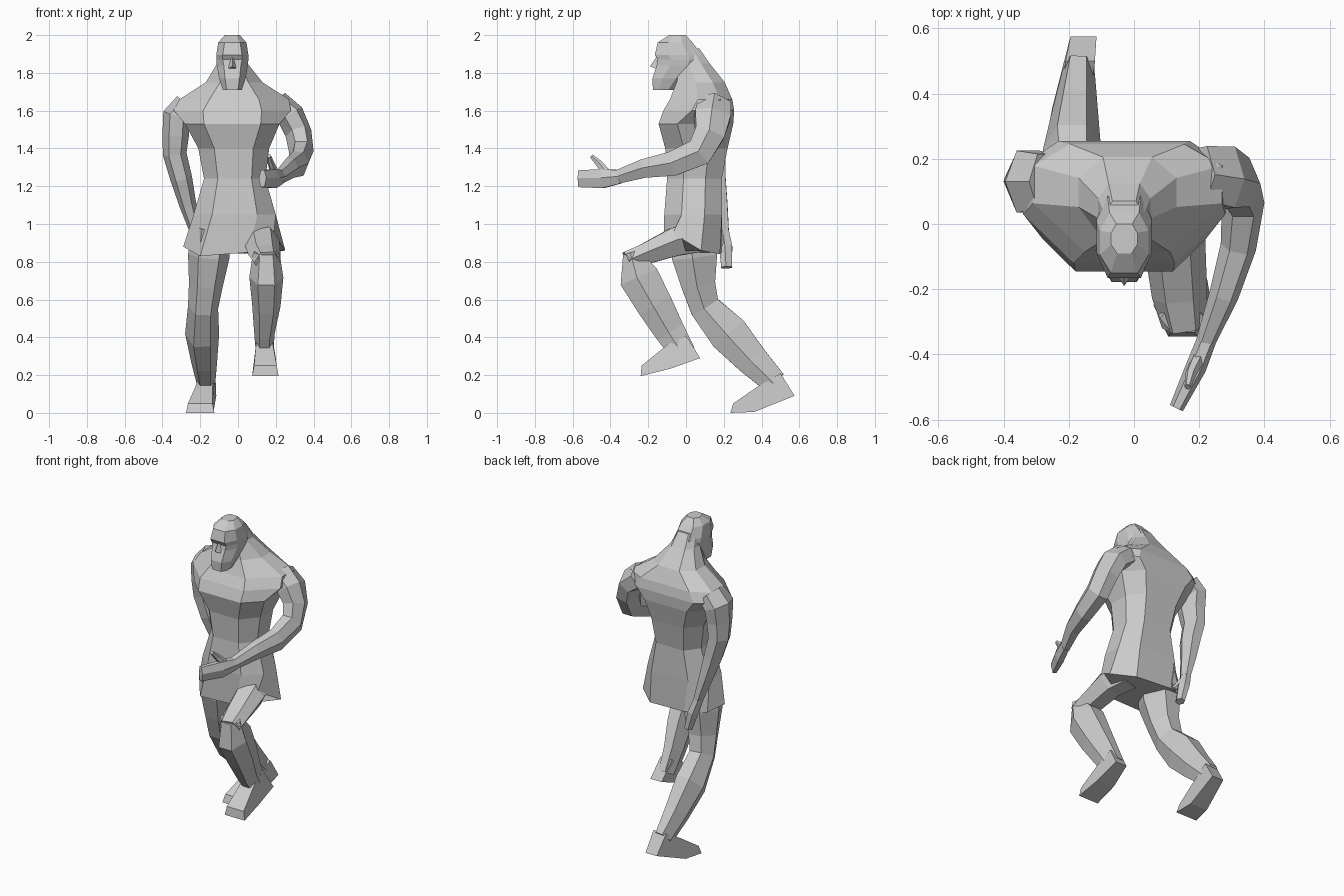
import bpy
from mathutils import Vector


def make(name, verts, faces):
    me = bpy.data.meshes.new(name)
    me.from_pydata([tuple(v) for v in verts], [], faces)
    me.update()
    ob = bpy.data.objects.new(name, me)
    bpy.context.collection.objects.link(ob)
    return ob


def skin(name, rings):
    """Join equal-sized rings of points into a capped flat-faced tube."""
    n = len(rings[0])
    verts = [p for r in rings for p in r]
    faces = [tuple(range(n))[::-1]]
    for k in range(len(rings) - 1):
        a, b = k * n, (k + 1) * n
        faces += [(a + i, a + (i + 1) % n, b + (i + 1) % n, b + i) for i in range(n)]
    faces.append(tuple(range((len(rings) - 1) * n, len(rings) * n)))
    return make(name, verts, faces)


def octagon(z, x0, x1, yf, yb, front=0.55, back=0.6, s0=0.3, s1=0.7):
    """Horizontal eight-sided section: front, sides and back widths."""
    c, w, d = (x0 + x1) / 2, (x1 - x0) / 2, yb - yf
    half = [(front * w, yf), (w, yf + s0 * d), (w, yf + s1 * d), (back * w, yb)]
    return [(c + x, y, z) for x, y in half] + [(c - x, y, z) for x, y in half[::-1]]


HEX = [(1, 0.1), (0.5, 1), (-0.5, 1), (-1, 0), (-0.5, -1), (0.5, -1)]


def limb(name, path):
    """Six-sided tube along x, y, z with half widths across x and across depth."""
    pts = [Vector(p[:3]) for p in path]
    rings = []
    for i, p in enumerate(path):
        t = (pts[min(i + 1, len(pts) - 1)] - pts[max(i - 1, 0)]).normalized()
        u = Vector((1, 0, 0))
        u = (u - t * u.dot(t)).normalized()
        v = t.cross(u)
        rings.append([pts[i] + u * p[3] * a + v * p[4] * b for a, b in HEX])
    return skin(name, rings)


def wedge(name, profile):
    """Side profile (centre x, y, z, half width) given thickness across x."""
    return skin(name, [[(c - w, y, z) for c, y, z, w in profile],
                       [(c + w, y, z) for c, y, z, w in profile]])


# Tunic and torso, from the uneven hem up to the neck
hem = [(0.06, -0.12, 0.85), (0.19, -0.07, 0.95), (0.25, 0.08, 0.86), (0.13, 0.18, 0.84),
       (-0.12, 0.19, 0.85), (-0.25, 0.14, 0.86), (-0.29, 0.02, 0.88), (-0.2, -0.10, 0.83)]
skin("tunic_torso", [
    hem,
    octagon(1.05, -0.235, 0.2, -0.115, 0.19),
    octagon(1.24, -0.18, 0.145, -0.10, 0.19),
    octagon(1.40, -0.21, 0.165, -0.11, 0.22),
    octagon(1.53, -0.28, 0.22, -0.145, 0.25, 0.6, 0.6, 0.25, 0.75),
    octagon(1.60, -0.34, 0.28, -0.12, 0.255, 0.5, 0.65, 0.4, 0.8),
    octagon(1.66, -0.31, 0.27, -0.085, 0.245, 0.45, 0.6, 0.45, 0.8),
    octagon(1.75, -0.17, 0.13, -0.05, 0.205, 0.5, 0.5, 0.4, 0.75),
    octagon(1.85, -0.11, 0.05, -0.03, 0.125),
    octagon(1.93, -0.09, 0.03, -0.06, 0.07),
])

# Head with jaw, brow and crown
skin("head", [
    octagon(1.71, -0.08, 0.02, -0.175, -0.06, 0.6),
    octagon(1.77, -0.10, 0.04, -0.178, 0.0, 0.55),
    octagon(1.84, -0.112, 0.052, -0.155, 0.08, 0.55),
    octagon(1.87, -0.115, 0.055, -0.15, 0.09, 0.6),
    octagon(1.895, -0.115, 0.055, -0.165, 0.085, 0.6),
    octagon(1.96, -0.105, 0.045, -0.15, 0.035),
    octagon(2.0, -0.07, 0.01, -0.09, 0.0),
])
make("nose", [(-0.03, -0.15, 1.895), (-0.055, -0.155, 1.82), (-0.005, -0.155, 1.82),
              (-0.03, -0.19, 1.835)],
     [(0, 1, 3), (0, 3, 2), (1, 2, 3), (0, 2, 1)])

# Forward arm: bent at the elbow, hand reaching out
limb("front_arm", [
    (0.20, 0.15, 1.63, .08, .085), (0.28, 0.14, 1.57, .075, .095),
    (0.32, 0.125, 1.48, .07, .08), (0.335, 0.07, 1.38, .065, .075),
    (0.32, -0.07, 1.32, .055, .065), (0.275, -0.22, 1.295, .045, .05),
    (0.22, -0.36, 1.25, .03, .036)])
limb("front_hand", [
    (0.225, -0.35, 1.25, .03, .036), (0.19, -0.44, 1.24, .032, .05),
    (0.13, -0.565, 1.24, .022, .045)])
limb("front_thumb", [
    (0.195, -0.42, 1.27, .022, .022), (0.175, -0.46, 1.32, .018, .018),
    (0.165, -0.50, 1.36, .01, .01)])

# Rear arm: hanging back with the hand behind the hip
limb("rear_arm", [
    (-0.27, 0.13, 1.63, .07, .085), (-0.325, 0.13, 1.57, .075, .095),
    (-0.33, 0.13, 1.47, .07, .08), (-0.335, 0.14, 1.37, .063, .068),
    (-0.30, 0.15, 1.24, .058, .06), (-0.265, 0.175, 1.10, .045, .045),
    (-0.225, 0.195, 0.96, .03, .032)])
limb("rear_hand", [
    (-0.23, 0.195, 0.97, .03, .03), (-0.20, 0.21, 0.88, .035, .035),
    (-0.17, 0.215, 0.77, .025, .028)])
limb("rear_thumb", [
    (-0.20, 0.19, 0.93, .018, .018), (-0.16, 0.17, 0.87, .014, .014)])

# Rear leg: pushing off the ground
limb("rear_leg", [
    (-0.14, 0.03, 0.98, .10, .12), (-0.155, 0.045, 0.83, .11, .12),
    (-0.17, 0.065, 0.68, .09, .09), (-0.185, 0.10, 0.56, .08, .08),
    (-0.19, 0.225, 0.42, .09, .105), (-0.18, 0.35, 0.28, .07, .085),
    (-0.17, 0.47, 0.16, .05, .065)])
wedge("rear_foot", [
    (-0.155, 0.575, 0.09, .04), (-0.19, 0.36, 0.005, .06), (-0.20, 0.235, 0.0, .075),
    (-0.20, 0.25, 0.05, .065), (-0.18, 0.38, 0.14, .045), (-0.165, 0.50, 0.21, .045)])

# Front leg: raised knee with the shin folded back
limb("front_thigh", [
    (0.09, 0.06, 0.93, .10, .08), (0.125, -0.06, 0.905, .095, .075),
    (0.14, -0.22, 0.84, .085, .055), (0.155, -0.31, 0.80, .07, .055)])
limb("front_shin", [
    (0.15, -0.29, 0.85, .07, .045), (0.15, -0.25, 0.72, .09, .105),
    (0.15, -0.165, 0.57, .075, .095), (0.14, -0.085, 0.43, .055, .08),
    (0.14, -0.01, 0.31, .045, .065)])
wedge("front_foot", [
    (0.16, 0.075, 0.29, .04), (0.145, -0.08, 0.235, .06), (0.145, -0.24, 0.195, .07),
    (0.145, -0.235, 0.25, .06), (0.14, -0.10, 0.36, .045), (0.14, 0.0, 0.41, .04)])
